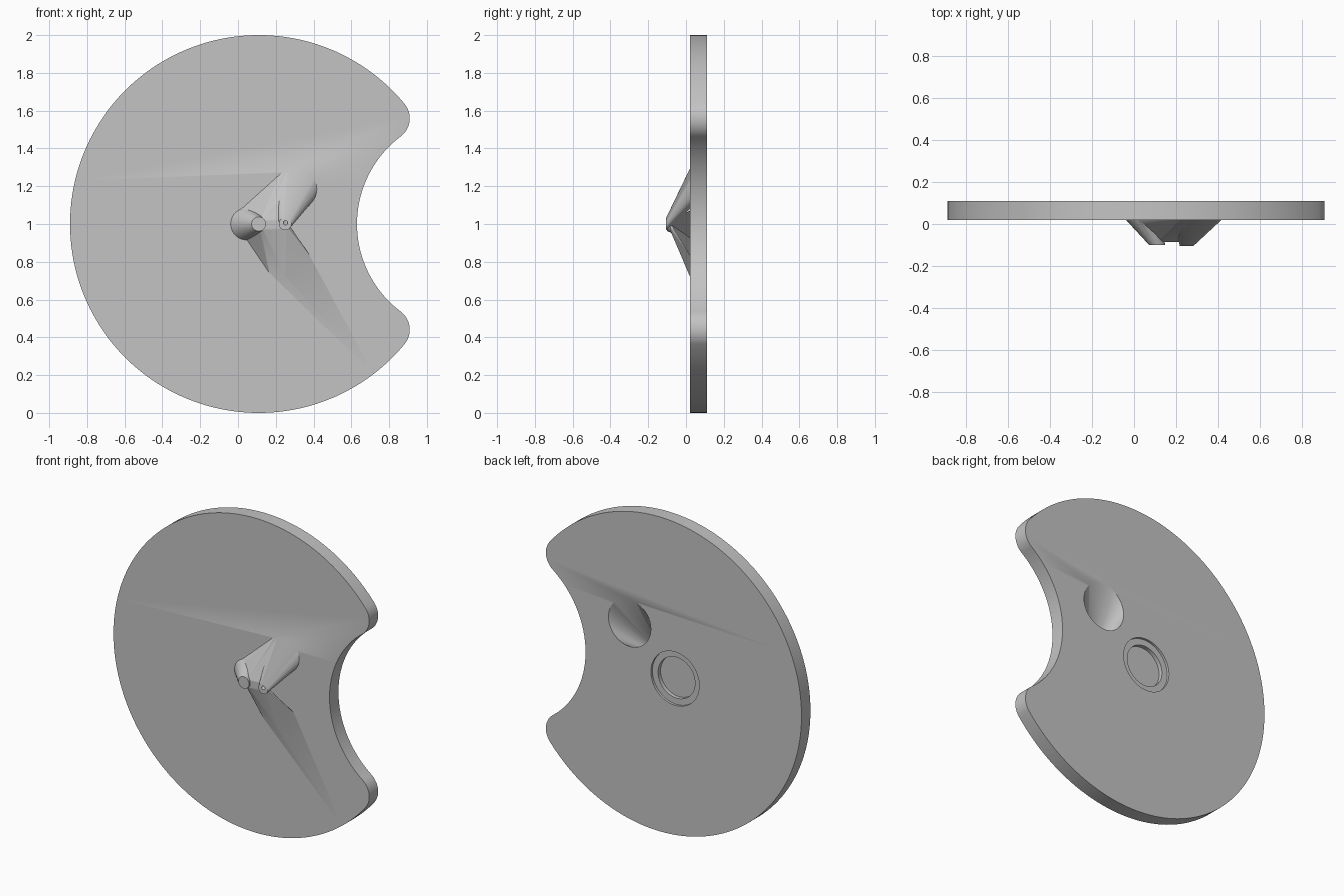
import bpy, bmesh, math
from mathutils import Vector

cube = bpy.data.objects.get("Cube")
if cube:
    bpy.data.objects.remove(cube, do_unlink=True)

grey = bpy.data.materials.new("plain grey")
grey.use_nodes = True
colour = (0.55, 0.55, 0.55, 1)
grey.diffuse_color = colour
grey.node_tree.nodes["Principled BSDF"].inputs["Base Color"].default_value = colour

FRONT, BACK = 0.02, 0.11


def finish(name, bm):
    bmesh.ops.recalc_face_normals(bm, faces=bm.faces)
    mesh = bpy.data.meshes.new(name)
    bm.to_mesh(mesh)
    bm.free()
    mesh.materials.append(grey)
    ob = bpy.data.objects.new(name, mesh)
    bpy.context.collection.objects.link(ob)
    return ob


def hull(name, rings, sides=48):
    """Convex skin over rings facing y, each given as x, y, z, radius."""
    bm = bmesh.new()
    for x, y, z, r in rings:
        for i in range(sides if r else 1):
            a = math.tau * i / sides
            bm.verts.new((x + r * math.cos(a), y, z + r * math.sin(a)))
    out = bmesh.ops.convex_hull(bm, input=bm.verts)
    loose = [v for v in out["geom_interior"] if isinstance(v, bmesh.types.BMVert)]
    bmesh.ops.delete(bm, geom=loose, context="VERTS")
    bmesh.ops.dissolve_limit(bm, angle_limit=0.002, verts=bm.verts, edges=bm.edges)
    return finish(name, bm)


def boolean(target, tool, operation):
    mod = target.modifiers.new(tool.name, "BOOLEAN")
    mod.operation, mod.object, mod.solver = operation, tool, "EXACT"
    bpy.context.view_layer.update()
    graph = bpy.context.evaluated_depsgraph_get()
    mesh = bpy.data.meshes.new_from_object(target.evaluated_get(graph))
    target.modifiers.clear()
    target.data = mesh
    bpy.data.objects.remove(tool, do_unlink=True)


def arc(c, r, a, b, n):
    return [c + r * Vector((math.cos(a + (b - a) * i / n), math.sin(a + (b - a) * i / n)))
            for i in range(n + 1)]


def angle(v):
    return math.atan2(v.y, v.x)


# Round plate with a concave bite and rounded horns
centre, bite = Vector((0.11, 1)), Vector((1.21, 1))
bite_r, tip_r = 0.58, 0.12
gap = bite.x - centre.x
dx = ((1 - tip_r) ** 2 - (bite_r + tip_r) ** 2 + gap ** 2) / (2 * gap)
tip = centre + Vector((dx, math.sqrt((1 - tip_r) ** 2 - dx ** 2)))
low_tip = Vector((tip.x, 2 - tip.y))
out_a, in_a = angle(tip - centre), angle(bite - tip)
notch_a = angle(tip - bite)
outline = arc(centre, 1, out_a, math.tau - out_a, 128)
outline += arc(low_tip, tip_r, -out_a, -in_a, 16)[1:]
outline += arc(bite, bite_r, math.tau - notch_a, notch_a, 40)[1:]
outline += arc(tip, tip_r, in_a, out_a, 16)[1:-1]
bm = bmesh.new()
face = bm.faces.new([bm.verts.new((p.x, FRONT, p.y)) for p in outline])
new = bmesh.ops.extrude_face_region(bm, geom=[face])["geom"]
bmesh.ops.translate(bm, vec=(0, BACK - FRONT, 0),
                    verts=[v for v in new if isinstance(v, bmesh.types.BMVert)])
plate = finish("plate", bm)

# Two slanted nozzles, the web between them and the wedge below
root = FRONT + 0.01
parts = [
    hull("left_nozzle", [(0.04, root, 1.0, 0.088), (0.11, -0.1, 1.0, 0.038)]),
    hull("right_nozzle", [(0.315, root, 1.2, 0.113), (0.25, -0.105, 1.0, 0.033)]),
    hull("web", [(0.04, root, 1.0, 0.085), (0.3, root, 1.2, 0.11),
                 (0.13, -0.085, 1.0, 0.02), (0.25, -0.085, 1.0, 0.02)]),
    hull("wedge", [(0.02, root, 0.94, 0), (0.17, root, 0.72, 0), (0.25, root, 0.7, 0),
                   (0.39, root, 0.82, 0), (0.13, -0.085, 0.99, 0.02),
                   (0.25, -0.085, 0.99, 0.02)]),
]
for part in parts:
    boolean(plate, part, "UNION")

# Tapered well behind the right nozzle, and the stepped round recess
cutters = [
    hull("well", [(0.32, BACK + 0.001, 1.27, 0.15), (0.25, -0.11, 1.0, 0.008)]),
    hull("recess_step", [(0.0, BACK + 0.01, 1.0, 0.17), (0.0, BACK - 0.015, 1.0, 0.17)]),
    hull("recess_floor", [(0.0, BACK + 0.01, 1.0, 0.13), (0.0, BACK - 0.04, 1.0, 0.13)]),
]
for cutter in cutters:
    boolean(plate, cutter, "DIFFERENCE")

bpy.ops.object.select_all(action="DESELECT")
plate.select_set(True)
bpy.context.view_layer.objects.active = plate
bpy.ops.object.shade_smooth_by_angle(angle=math.radians(30))
